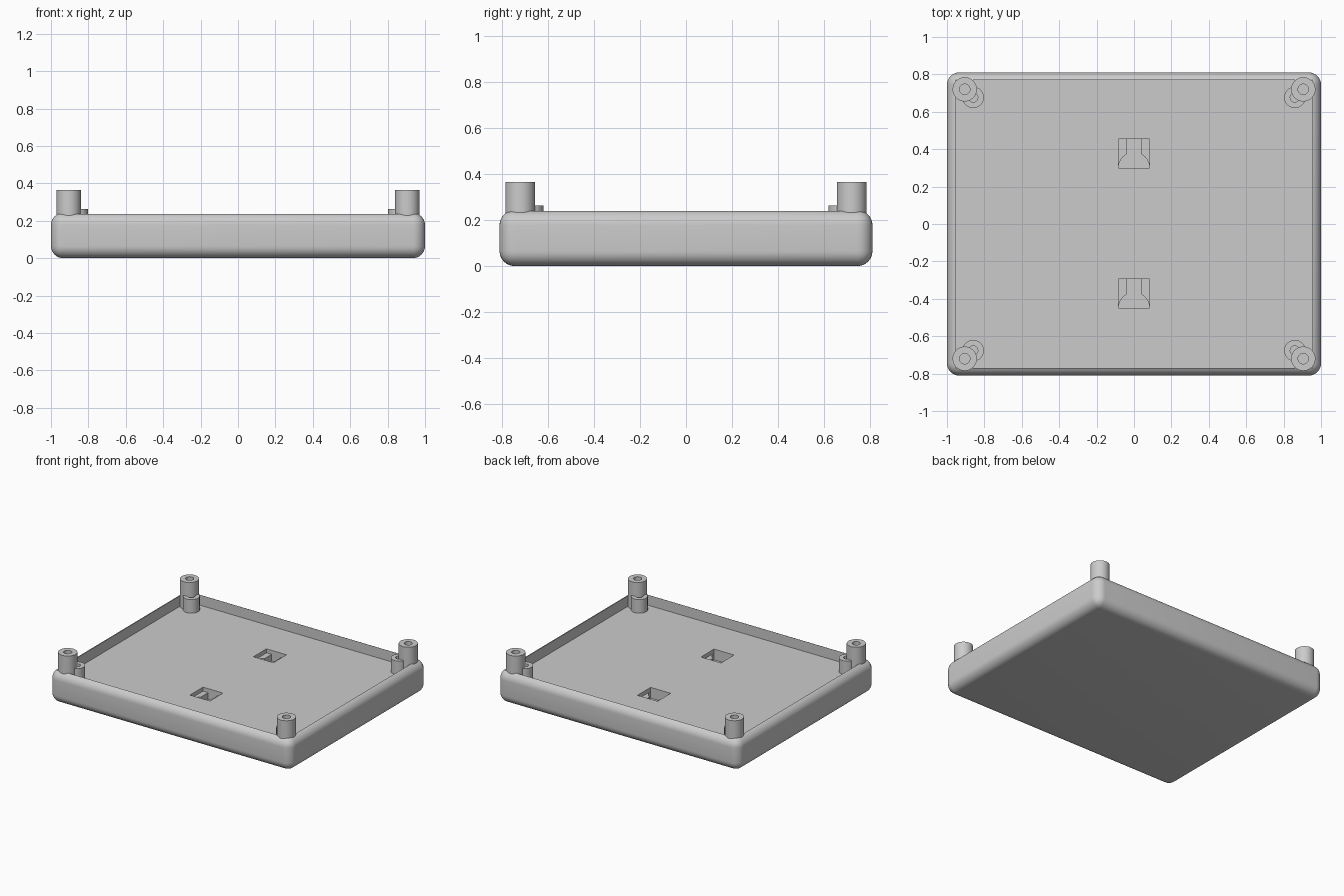
import bpy, bmesh
from math import sin, cos, pi, acos
from mathutils import Matrix, Vector

if "Cube" in bpy.data.objects:
    bpy.data.objects.remove(bpy.data.objects["Cube"], do_unlink=True)

plastic = bpy.data.materials.new("grey_plastic")
plastic.use_nodes = True
plastic.diffuse_color = (0.6, 0.6, 0.6, 1)
plastic.node_tree.nodes["Principled BSDF"].inputs["Base Color"].default_value = (0.6, 0.6, 0.6, 1)


def finish(name, bm):
    bmesh.ops.recalc_face_normals(bm, faces=bm.faces)
    mesh = bpy.data.meshes.new(name)
    bm.to_mesh(mesh)
    bm.free()
    obj = bpy.data.objects.new(name, mesh)
    bpy.context.collection.objects.link(obj)
    mesh.materials.append(plastic)
    return obj


def select(obj):
    bpy.ops.object.select_all(action='DESELECT')
    obj.select_set(True)
    bpy.context.view_layer.objects.active = obj


def box(name, low, high, bevel=0):
    bm = bmesh.new()
    low, high = Vector(low), Vector(high)
    bmesh.ops.create_cube(bm, size=1, matrix=Matrix.Translation((low + high) / 2)
                          @ Matrix.Diagonal((*(high - low), 1)))
    if bevel:
        bmesh.ops.bevel(bm, geom=bm.edges[:], offset=bevel, segments=8,
                        profile=0.5, affect='EDGES')
    return finish(name, bm)


def prism(name, outline, bottom, top):
    bm = bmesh.new()
    face = bm.faces.new([bm.verts.new((x, y, bottom)) for x, y in outline])
    side = bmesh.ops.extrude_face_region(bm, geom=[face])["geom"]
    verts = [v for v in side if isinstance(v, bmesh.types.BMVert)]
    bmesh.ops.translate(bm, verts=verts, vec=(0, 0, top - bottom))
    return finish(name, bm)


def cut(target, cutter):
    cutter.hide_render = True
    mod = target.modifiers.new("cut", 'BOOLEAN')
    mod.operation = 'DIFFERENCE'
    mod.solver = 'EXACT'
    mod.object = cutter
    select(target)
    bpy.ops.object.modifier_apply(modifier=mod.name)
    bpy.data.objects.remove(cutter, do_unlink=True)


def smooth(obj):
    select(obj)
    bpy.ops.object.shade_smooth_by_angle(angle=pi / 6)


# Hollow post with a blind screw hole, as a turned profile
def post(name, x, y, radius, hole, bottom, top, depth):
    profile = [(0, bottom), (radius, bottom), (radius, top),
               (hole, top), (hole, top - depth), (0, top - depth)]
    bm = bmesh.new()
    verts = [bm.verts.new((r, 0, z)) for r, z in profile]
    edges = [bm.edges.new(pair) for pair in zip(verts, verts[1:])]
    bmesh.ops.spin(bm, geom=verts + edges, axis=(0, 0, 1), cent=(0, 0, 0),
                   angle=2 * pi, steps=40)
    bmesh.ops.remove_doubles(bm, verts=bm.verts, dist=0.0001)
    bmesh.ops.translate(bm, verts=bm.verts, vec=(x, y, 0))
    smooth(finish(name, bm))


# Rounded tray with an open, square-cornered cavity
FLOOR = 0.16
tray = box("tray", (-1, -0.81, 0), (1, 0.81, 0.242), bevel=0.065)
cut(tray, box("cavity", (-0.955, -0.77, FLOOR), (0.955, 0.77, 0.4)))

# Two keyhole pockets sunk into the floor
half, slot, length = 0.083, 0.04, 0.155
limit = acos(slot / half)
arc = [(half * cos(limit * i / 8), half * sin(limit * i / 8)) for i in range(9)]
keyhole = arc + [(slot, length), (-slot, length)] + [(-x, y) for x, y in reversed(arc)]
for start in (0.3, -0.45):
    cut(tray, box("pocket", (-half, start, FLOOR - 0.03), (half, start + length, 0.2)))
    cut(tray, prism("keyhole", [(x, y + start) for x, y in keyhole], FLOOR - 0.08, 0.19))
smooth(tray)

# A tall post and a short boss at each corner
for sx, side in ((1, "left"), (-1, "right")):
    for sy, end in ((-1, "front"), (1, "back")):
        post(f"{end}_{side}_post", sx * 0.905, sy * 0.72, 0.065, 0.028, FLOOR - 0.01, 0.365, 0.1)
        post(f"{end}_{side}_boss", sx * 0.86, sy * 0.677, 0.057, 0.025, FLOOR - 0.01, 0.262, 0.08)
